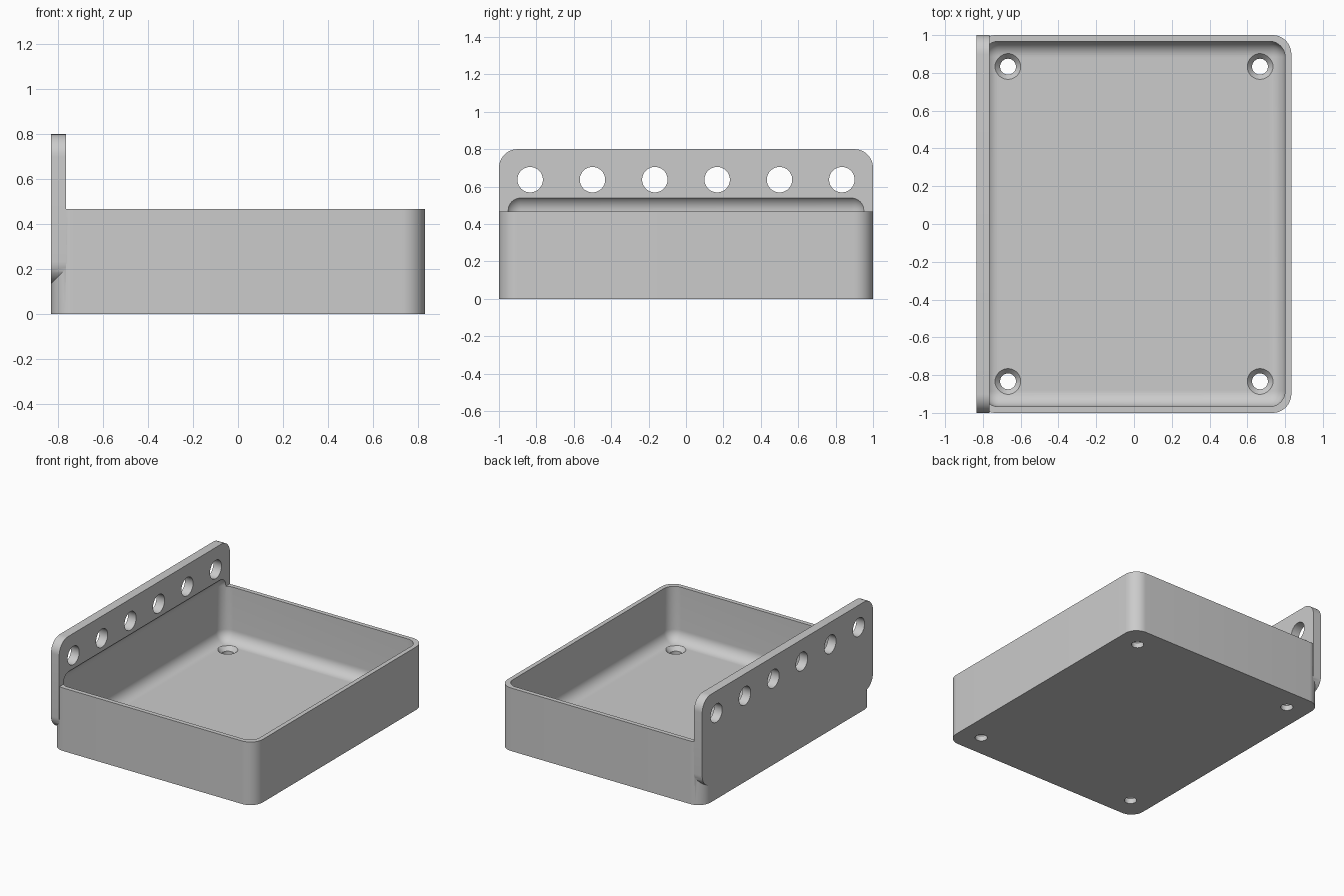
import bpy
import bmesh
import math
from mathutils import Matrix, Vector

if "Cube" in bpy.data.objects:
    bpy.data.objects.remove(bpy.data.objects["Cube"])

grey = bpy.data.materials.new("light_grey")
grey.use_nodes = True
colour = (0.6, 0.6, 0.6, 1)
grey.diffuse_color = colour
grey.node_tree.nodes["Principled BSDF"].inputs["Base Color"].default_value = colour

HALF_X, HALF_Y = 0.833, 1.0
RIM, PANEL_TOP, PANEL_BOTTOM = 0.467, 0.8, 0.133
WALL, PANEL, FLOOR = 0.033, 0.067, 0.067
ROUND = 0.1


def make_object(name, bm):
    bmesh.ops.recalc_face_normals(bm, faces=bm.faces)
    mesh = bpy.data.meshes.new(name)
    bm.to_mesh(mesh)
    bm.free()
    mesh.materials.append(grey)
    obj = bpy.data.objects.new(name, mesh)
    bpy.context.collection.objects.link(obj)
    return obj


def rounded_box(name, low, high, radius, axis=None):
    """Box with the edges along one axis rounded, or all edges if none is given."""
    low, high = Vector(low), Vector(high)
    bm = bmesh.new()
    bmesh.ops.create_cube(bm, size=1)
    for v in bm.verts:
        v.co = (low + high) / 2 + v.co * (high - low)
    edges = [e for e in bm.edges if axis is None
             or abs((e.verts[0].co - e.verts[1].co).normalized()[axis]) > 0.9]
    bmesh.ops.bevel(bm, geom=edges, offset=radius, offset_type='OFFSET',
                    segments=12, profile=0.5, affect='EDGES')
    return make_object(name, bm)


def add_cone(bm, r1, r2, depth, matrix):
    bmesh.ops.create_cone(bm, cap_ends=True, segments=48, radius1=r1,
                          radius2=r2, depth=depth, matrix=matrix)


def combine(target, other, operation):
    mod = target.modifiers.new(operation.title(), 'BOOLEAN')
    mod.operation = operation
    mod.solver = 'EXACT'
    mod.object = other
    bpy.context.view_layer.objects.active = target
    bpy.ops.object.modifier_apply(modifier=mod.name)
    bpy.data.objects.remove(other)


# Tray block with rounded upright corners, plus the tall mounting panel
tray = rounded_box("tray_with_panel", (-HALF_X, -HALF_Y, 0),
                   (HALF_X, HALF_Y, RIM), ROUND, axis=2)
panel = rounded_box("mounting_panel", (-HALF_X, -HALF_Y, PANEL_BOTTOM),
                    (PANEL - HALF_X, HALF_Y, PANEL_TOP), ROUND, axis=0)
combine(tray, panel, 'UNION')

# Hollow with every edge rounded, biting slightly into the panel
hollow = rounded_box("hollow_cutter", (WALL - HALF_X, WALL - HALF_Y, FLOOR),
                     (HALF_X - WALL, HALF_Y - WALL, 0.555), 0.083)
combine(tray, hollow, 'DIFFERENCE')

# Row of six round holes through the panel
bm = bmesh.new()
for i in range(6):
    y = (i - 2.5) / 3
    add_cone(bm, 0.068, 0.068, 0.3, Matrix.Translation((-0.8, y, 0.637))
             @ Matrix.Rotation(math.pi / 2, 4, 'Y'))
combine(tray, make_object("panel_hole_cutter", bm), 'DIFFERENCE')

# Four screw holes in the floor, then their countersinks
straight, sinks = bmesh.new(), bmesh.new()
for x in (-0.667, 0.667):
    for y in (-0.833, 0.833):
        add_cone(straight, 0.042, 0.042, 0.4, Matrix.Translation((x, y, 0)))
        add_cone(sinks, 0.032, 0.076, 0.05, Matrix.Translation((x, y, 0.052)))
combine(tray, make_object("screw_hole_cutter", straight), 'DIFFERENCE')
combine(tray, make_object("countersink_cutter", sinks), 'DIFFERENCE')

# Smooth rounds with crisp edges
bpy.ops.object.select_all(action='DESELECT')
tray.select_set(True)
bpy.context.view_layer.objects.active = tray
bpy.ops.object.shade_smooth_by_angle(angle=math.radians(30))
